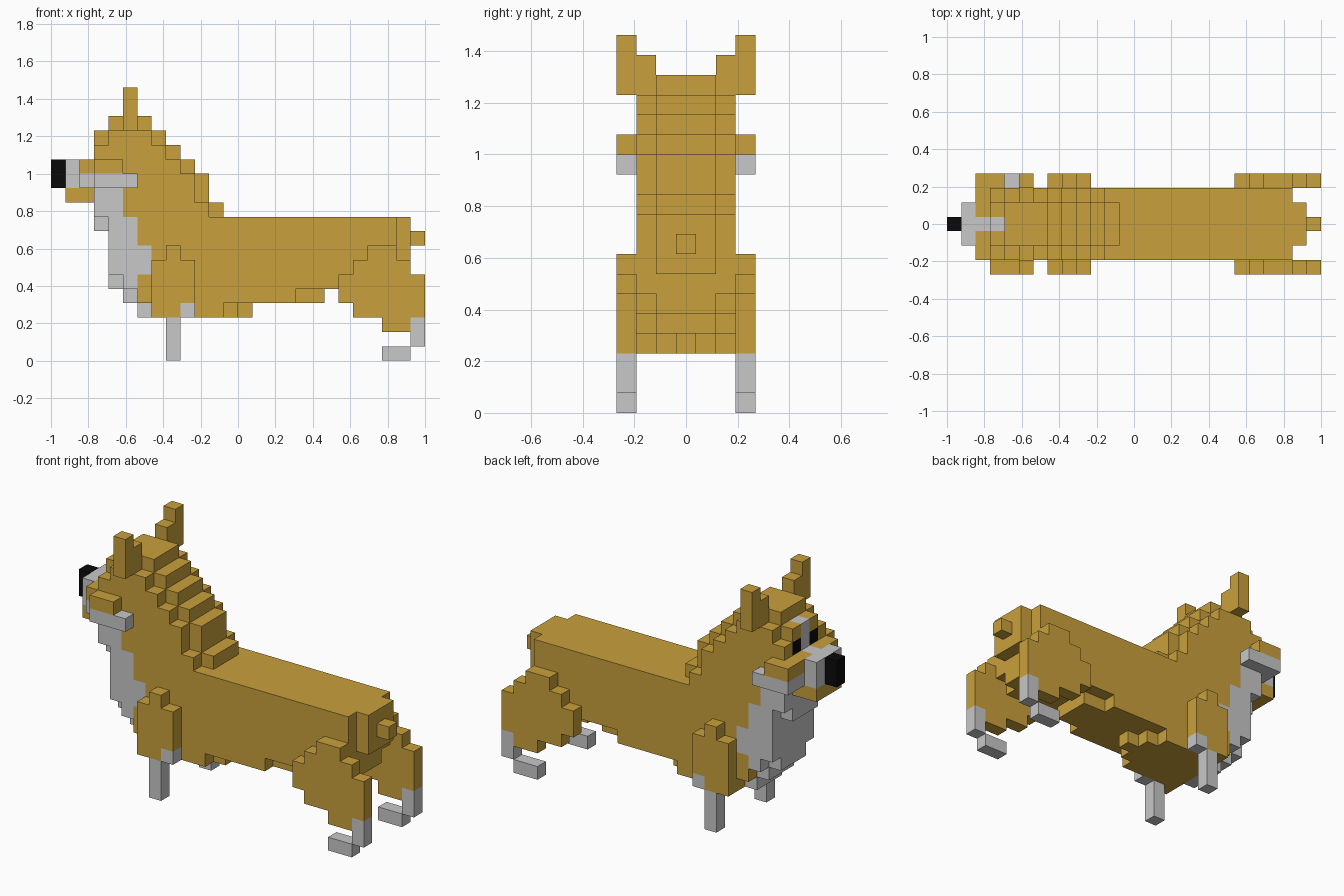
import bpy
import bmesh
from mathutils import Vector

if "Cube" in bpy.data.objects:
    bpy.data.objects.remove(bpy.data.objects["Cube"])

U = 2 / 26            # block size: the dog is 26 blocks long
GOLD, WHITE, BLACK = 0, 1, 2


def material(name, rgb):
    m = bpy.data.materials.new(name)
    m.diffuse_color = (*rgb, 1)
    m.use_nodes = True
    m.node_tree.nodes["Principled BSDF"].inputs["Base Color"].default_value = m.diffuse_color
    return m


MATS = [material("golden fur", (0.584, 0.352, 0.045)),
        material("pale fur", (0.578, 0.578, 0.578)),
        material("black", (0.003, 0.003, 0.003))]

parts = {}            # part name -> {(i, j, k): colour}
owner = set()         # every filled block


def fill(part, x, y, z, colour=GOLD):
    """Fill a box of blocks; x, y, z are (first, end) block ranges."""
    cells = parts.setdefault(part, {})
    for i in range(*x):
        for j in range(*y):
            for k in range(*z):
                if (i, j, k) not in owner:
                    owner.add((i, j, k))
                    cells[i, j, k] = colour


def build(part, cells):
    """Turn a part's blocks into a mesh of its exposed faces."""
    bm = bmesh.new()
    verts = {}

    def vert(p):
        if p not in verts:
            verts[p] = bm.verts.new(
                Vector((p[0] - 13, p[1] - 0.5, p[2])) * U)
        return verts[p]

    for cell, colour in cells.items():
        for axis in range(3):
            for side in (0, 1):
                near = list(cell)
                near[axis] += 2 * side - 1
                if tuple(near) in owner:
                    continue
                a, b = (axis + 1) % 3, (axis + 2) % 3
                loop = []
                for da, db in ((0, 0), (1, 0), (1, 1), (0, 1)):
                    p = list(cell)
                    p[axis] += side
                    p[a] += da
                    p[b] += db
                    loop.append(vert(tuple(p)))
                face = bm.faces.new(loop if side else loop[::-1])
                face.material_index = colour
    mesh = bpy.data.meshes.new(part)
    bm.to_mesh(mesh)
    bm.free()
    for m in MATS:
        mesh.materials.append(m)
    bpy.context.collection.objects.link(bpy.data.objects.new(part, mesh))


WIDE, MID, THIN = (-2, 3), (-1, 2), (0, 1)

# Eyes, nose, muzzle and the pale blaze up the forehead
for j in (-1, 1):
    fill("eyes", (3, 4), (j, j + 1), (14, 15), BLACK)
fill("nose", (0, 1), THIN, (12, 14), BLACK)
fill("muzzle", (1, 2), MID, (12, 14), WHITE)
fill("muzzle", (2, 3), WIDE, (12, 13), WHITE)
fill("jaw", (1, 3), MID, (11, 12))
fill("blaze", (2, 3), THIN, (13, 14), WHITE)
fill("blaze", (3, 4), THIN, (14, 16), WHITE)

# Pale chest: end of the pale fur for each layer
bib_end = {3: 7, 4: 6, 5: 6, 6: 7, 7: 7, 8: 6, 9: 6, 10: 5, 11: 5}

# Trunk, neck and head: layer, five-wide range, three-wide range
layers = [(3, 7, 12, 6, 13), (4, 6, 17, 5, 19), (5, 5, 23, 4, 24),
          (6, 4, 24, 4, 24), (7, 4, 24, 4, 25), (8, 4, 24, 4, 25),
          (9, 4, 24, 3, 25), (10, 3, 11, 3, 12), (11, 3, 10, 3, 11),
          (12, 3, 10, 3, 11), (13, 2, 9, 2, 10), (14, 3, 8, 3, 9),
          (15, 4, 7, 3, 8), (16, 4, 4, 4, 7)]
for k, w0, w1, n0, n1 in layers:
    name = "body" if k < 10 else "neck" if k < 12 else "head"
    z = (k, k + 1)
    # the golden elbow starts one block early on layer four
    end = bib_end.get(k, 0)
    fill("chest", (w0, end), WIDE, z, WHITE)
    fill("chest", (n0, end), MID, z, WHITE)
    fill(name, (w0, w1), WIDE, z)
    fill(name, (n0, n1), MID, z)
fill("body", (13, 14), THIN, (3, 4))
fill("tail", (25, 26), THIN, (8, 9))

# Parts on both sides
for s, label in ((-1, "right"), (1, "left")):
    out = (3 * s, 3 * s + 1)
    inner = (2 * s, 2 * s + 1)

    # ear
    ear = label + "_ear"
    fill(ear, (5, 6), out, (16, 19))
    fill(ear, (5, 6), inner, (16, 18))

    # cheek tuft, one block further forward on the left
    c = 3 if s < 0 else 2
    fill(label + "_cheek", (c, c + 3), out, (12, 13), WHITE)
    fill(label + "_cheek", (c, c + 2), out, (13, 14))

    # front leg
    leg = label + "_front_leg"
    fill(leg, (8, 9), out, (0, 3), WHITE)
    fill(leg, (9, 10), out, (3, 4), WHITE)
    fill(leg, (7, 10), out, (3, 7))
    fill(leg, (8, 9), out, (7, 8))

    # hind leg and paw
    leg = label + "_hind_leg"
    fill(leg, (23, 25), out, (0, 1), WHITE)
    fill(leg, (25, 26), out, (1, 3), WHITE)
    for k, x0, x1 in ((2, 23, 25), (3, 21, 26), (4, 20, 26),
                      (5, 20, 26), (6, 21, 25), (7, 22, 24)):
        fill(leg, (x0, x1), out, (k, k + 1))

for part, cells in parts.items():
    build(part, cells)
